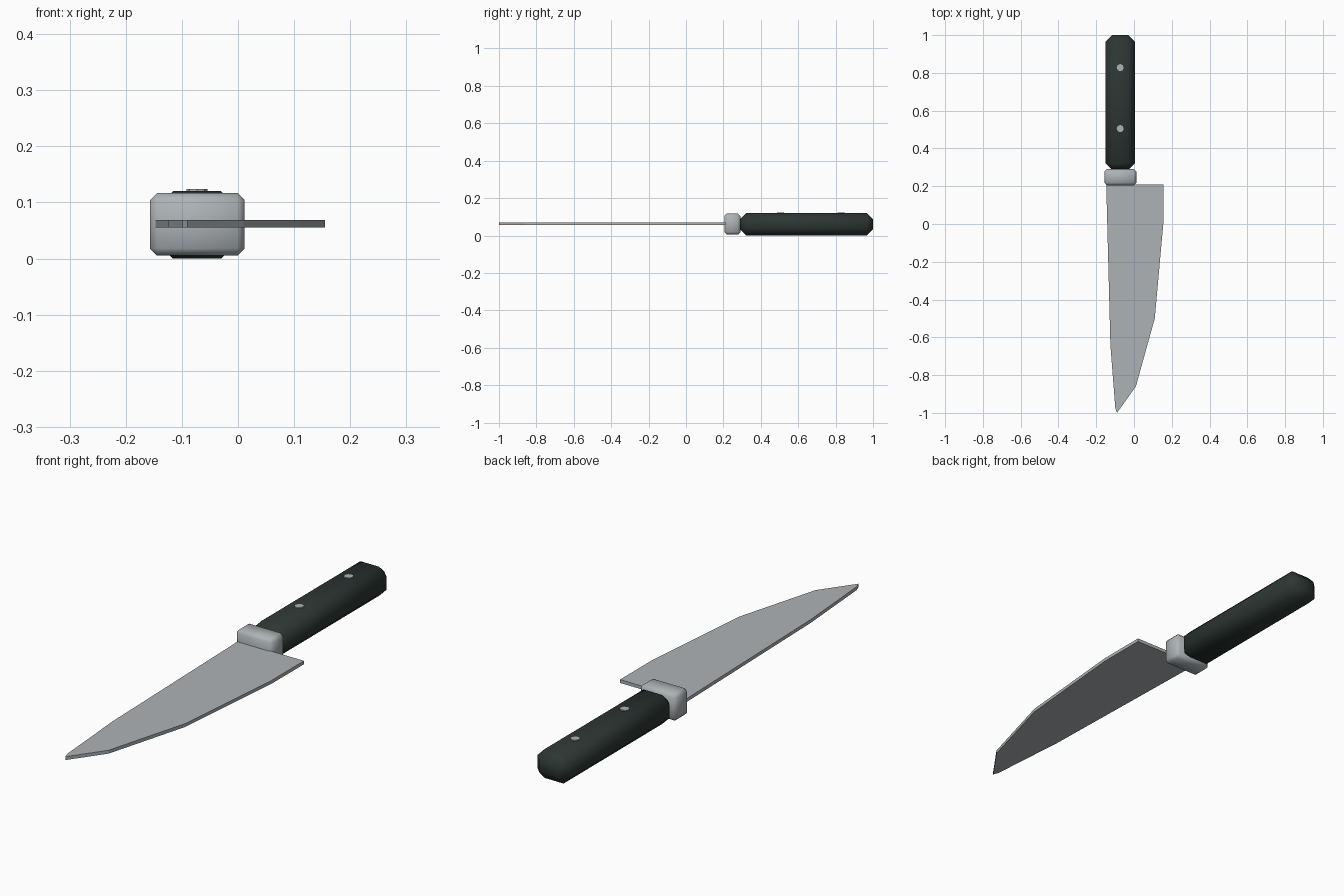
import bpy, bmesh, math

if "Cube" in bpy.data.objects:
    bpy.data.objects.remove(bpy.data.objects["Cube"])

def material(name, rgb):
    m = bpy.data.materials.new(name)
    m.diffuse_color = (*rgb, 1)
    m.use_nodes = True
    m.node_tree.nodes["Principled BSDF"].inputs["Base Color"].default_value = m.diffuse_color
    return m

steel = material("steel", (0.42, 0.45, 0.47))
dark = material("dark_handle", (0.026, 0.037, 0.034))

def make_object(name, bm, mat, smooth=False):
    bmesh.ops.recalc_face_normals(bm, faces=bm.faces)
    for f in bm.faces:
        f.smooth = smooth
    me = bpy.data.meshes.new(name)
    bm.to_mesh(me)
    bm.free()
    me.materials.append(mat)
    ob = bpy.data.objects.new(name, me)
    bpy.context.collection.objects.link(ob)
    return ob

def chamfered_box(name, lo, hi, chamfer, mat):
    bm = bmesh.new()
    bmesh.ops.create_cube(bm, size=1)
    for v in bm.verts:
        v.co = [(a + b) / 2 + c * (b - a) for a, b, c in zip(lo, hi, v.co)]
    bmesh.ops.bevel(bm, geom=bm.edges[:], offset=chamfer, segments=1, affect='EDGES')
    return make_object(name, bm, mat, smooth=True)

# Blade: flat extruded outline
outline = [(-0.147, 0.21), (-0.125, -0.64), (-0.099, -0.975), (-0.09, -1.0),
           (0.01, -0.86), (0.11, -0.5), (0.155, 0.0), (0.155, 0.21)]
bm = bmesh.new()
face = bm.faces.new([bm.verts.new((x, y, 0.055)) for x, y in outline])
ext = bmesh.ops.extrude_face_region(bm, geom=[face])
for v in ext["geom"]:
    if isinstance(v, bmesh.types.BMVert):
        v.co.z = 0.069
make_object("blade", bm, steel)

# Guard and handle
chamfered_box("guard", (-0.157, 0.205, 0.005), (0.012, 0.291, 0.117), 0.013, steel)
chamfered_box("handle", (-0.150, 0.287, 0.0), (0.004, 1.0, 0.12), 0.034, dark)

# Rivets on the upper face
for i, y in enumerate((0.505, 0.828)):
    bm = bmesh.new()
    bmesh.ops.create_cone(bm, cap_ends=True, segments=8, radius1=0.019, radius2=0.019, depth=0.02)
    bmesh.ops.translate(bm, verts=bm.verts, vec=(-0.073, y, 0.114))
    make_object(f"rivet_{i + 1}", bm, steel)
